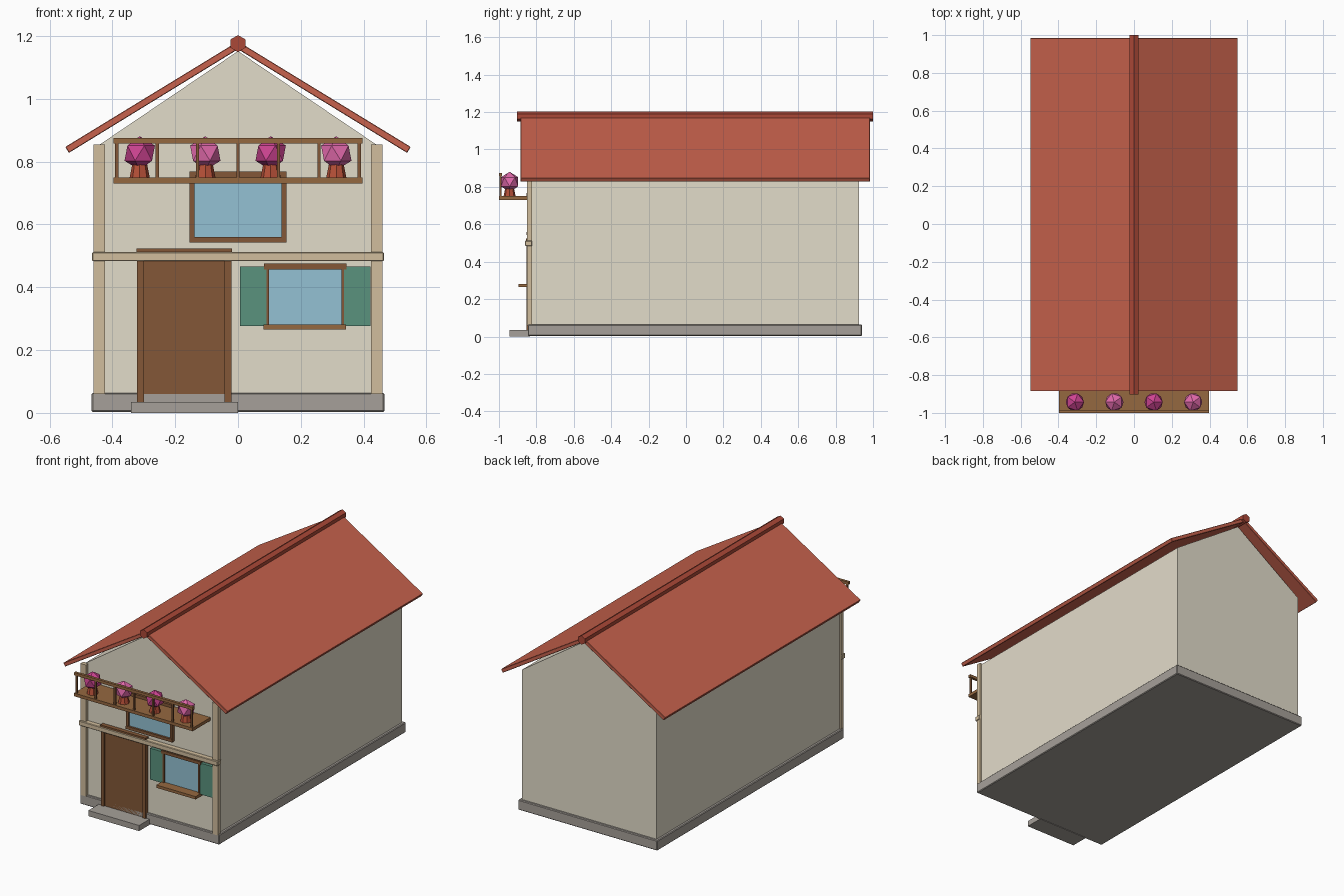
import bpy
from math import radians, pi

if "Cube" in bpy.data.objects:
    bpy.data.objects.remove(bpy.data.objects["Cube"])


def material(name, r, g, b):
    m = bpy.data.materials.new(name)
    m.diffuse_color = ((r / 255) ** 2.2, (g / 255) ** 2.2, (b / 255) ** 2.2, 1)
    m.use_nodes = True
    m.node_tree.nodes["Principled BSDF"].inputs["Base Color"].default_value = m.diffuse_color
    return m


PLASTER = material("plaster", 226, 219, 201)
STONE = material("stone", 165, 159, 152)
TILE = material("tile", 198, 98, 78)
RIDGE = material("ridge_tile", 170, 74, 58)
BEAM = material("pale_timber", 208, 188, 156)
DOOR = material("door_wood", 130, 88, 58)
WOOD = material("balcony_wood", 148, 104, 66)
GLASS = material("glass", 146, 192, 210)
GREEN = material("shutter_green", 90, 145, 125)
POT = material("terracotta", 180, 80, 58)
PINKS = [material("deep_pink", 205, 70, 145), material("light_pink", 225, 105, 170)]


def mesh(name, verts, faces, mat, bevel=0):
    me = bpy.data.meshes.new(name)
    me.from_pydata(verts, [], faces)
    me.materials.append(mat)
    ob = bpy.data.objects.new(name, me)
    bpy.context.collection.objects.link(ob)
    if bevel:
        b = ob.modifiers.new("bevel", "BEVEL")
        b.width, b.segments = bevel, 1
    return ob


def prism(name, outline, y0, y1, mat, bevel=0):
    """Extrude an (x, z) outline, given counter-clockwise from the front, along y."""
    n = len(outline)
    verts = [(x, y, z) for y in (y0, y1) for x, z in outline]
    faces = [tuple(range(n)), tuple(range(2 * n - 1, n - 1, -1))]
    faces += [(i, i + n, (i + 1) % n + n, (i + 1) % n) for i in range(n)]
    return mesh(name, verts, faces, mat, bevel)


def box(name, x0, x1, y0, y1, z0, z1, mat, bevel=0):
    return prism(name, [(x0, z0), (x1, z0), (x1, z1), (x0, z1)], y0, y1, mat, bevel)


# Body: plinth, walls, gable
box("plinth", -.466, .466, -.845, .94, .003, .064, STONE, .004)
box("walls", -.45, .45, -.83, .925, .01, .848, PLASTER)
prism("gable", [(-.45, .848), (.45, .848), (0, 1.152)], -.83, .925, PLASTER)
box("door_step", -.34, 0, -.945, -.835, 0, .034, STONE)

# Roof slopes and six-sided ridge cap
for s, side in ((-1, "left"), (1, "right")):
    pts = [(s * .55, .847), (s * .5385, .828), (0, 1.158), (0, 1.183)]
    prism(side + "_roof_slope", pts if s < 0 else pts[::-1], -.885, .984, TILE, .002)
bpy.ops.mesh.primitive_cylinder_add(vertices=6, radius=.027, depth=1.903,
                                    location=(0, .0485, 1.176), rotation=(pi / 2, 0, 0))
ridge = bpy.context.object
ridge.name = "ridge_cap"
ridge.data.materials.append(RIDGE)

# Timber framing
for s, side in ((-1, "left"), (1, "right")):
    x0, x1 = sorted((s * .423, s * .46))
    box(side + "_corner_post", x0, x1, -.85, -.823, .06, .855, BEAM)
box("cross_beam", -.465, .465, -.86, -.823, .483, .512, BEAM, .003)

# Door
box("door_panel", -.30, -.043, -.845, -.825, .034, .50, DOOR)
box("door_left_jamb", -.321, -.30, -.853, -.825, .034, .503, DOOR)
box("door_right_jamb", -.043, -.021, -.853, -.825, .034, .503, DOOR)
box("door_lintel", -.323, -.019, -.856, -.825, .50, .523, DOOR)


def window(name, x0, x1, z0, z1, w, side_w):
    box(name + "_glass", x0, x1, -.84, -.825, z0, z1, GLASS)
    box(name + "_left_frame", x0 - side_w, x0, -.85, -.825, z0, z1, DOOR)
    box(name + "_right_frame", x1, x1 + side_w, -.85, -.825, z0, z1, DOOR)
    box(name + "_top_frame", x0 - w, x1 + w, -.852, -.825, z1, z1 + .018, DOOR)


# Windows, sill and shutters
window("upper_window", -.139, .139, .56, .75, .016, .016)
box("upper_window_bottom_frame", -.155, .155, -.852, -.825, .542, .56, DOOR)
window("lower_window", .099, .329, .282, .457, .017, .009)
box("lower_window_sill", .081, .344, -.896, -.825, .265, .282, WOOD)
box("left_shutter", .006, .09, -.848, -.825, .277, .466, GREEN)
box("right_shutter", .338, .422, -.848, -.825, .277, .466, GREEN)

# Balcony
box("balcony_floor", -.397, .397, -1, -.825, .731, .75, WOOD)
box("balcony_rail", -.397, .397, -1, -.984, .858, .875, WOOD)
for i in range(7):
    x = -.386 + i * .1287
    box(f"baluster_{i + 1}", x - .005, x + .005, -.997, -.987, .745, .86, DOOR)

# Flower pots
for i, x in enumerate((-.313, -.104, .104, .313)):
    bpy.ops.mesh.primitive_cone_add(vertices=8, radius1=.032, radius2=.022, depth=.05,
                                    location=(x, -.943, .775))
    pot = bpy.context.object
    pot.name = f"flower_pot_{i + 1}"
    pot.data.materials.append(POT)
    bpy.ops.mesh.primitive_ico_sphere_add(subdivisions=1, radius=.054,
                                          location=(x, -.943, .827),
                                          rotation=(0, 0, radians(36 * i)))
    bloom = bpy.context.object
    bloom.name = f"flower_bloom_{i + 1}"
    bloom.data.materials.append(PINKS[i % 2])
